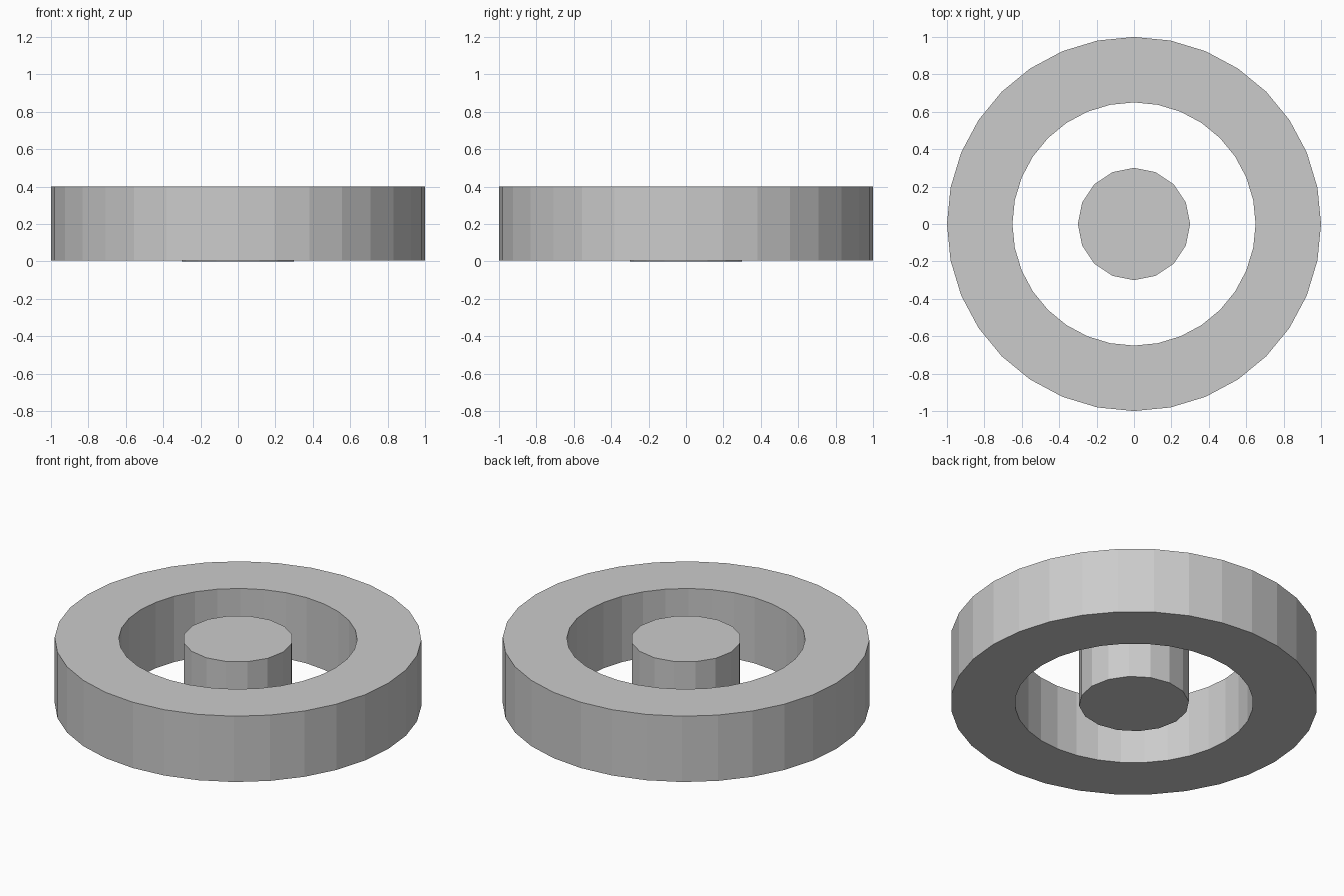
import bpy, bmesh
from math import cos, sin, tau

if "Cube" in bpy.data.objects:
    bpy.data.objects.remove(bpy.data.objects["Cube"])


def circle(bm, radius, z, sides):
    return [bm.verts.new((radius * cos(tau * i / sides), radius * sin(tau * i / sides), z))
            for i in range(sides)]


def finish(name, bm):
    bmesh.ops.recalc_face_normals(bm, faces=bm.faces[:])
    mesh = bpy.data.meshes.new(name)
    bm.to_mesh(mesh)
    bm.free()
    obj = bpy.data.objects.new(name, mesh)
    bpy.context.collection.objects.link(obj)
    return obj


# Outer ring: rectangular profile swept around z
bm = bmesh.new()
profile = [(1.0, 0.004), (1.0, 0.4), (0.65, 0.4), (0.65, 0.004)]
loops = [circle(bm, r, z, 32) for r, z in profile]
for k in range(4):
    a, b = loops[k], loops[(k + 1) % 4]
    for i in range(32):
        j = (i + 1) % 32
        bm.faces.new((a[i], a[j], b[j], b[i]))
finish("outer_ring", bm)

# Centre post: solid 16-sided cylinder
bm = bmesh.new()
low, high = circle(bm, 0.3, 0.0, 16), circle(bm, 0.3, 0.4, 16)
for i in range(16):
    j = (i + 1) % 16
    bm.faces.new((low[i], low[j], high[j], high[i]))
bm.faces.new(low[::-1])
bm.faces.new(high)
finish("centre_post", bm)
